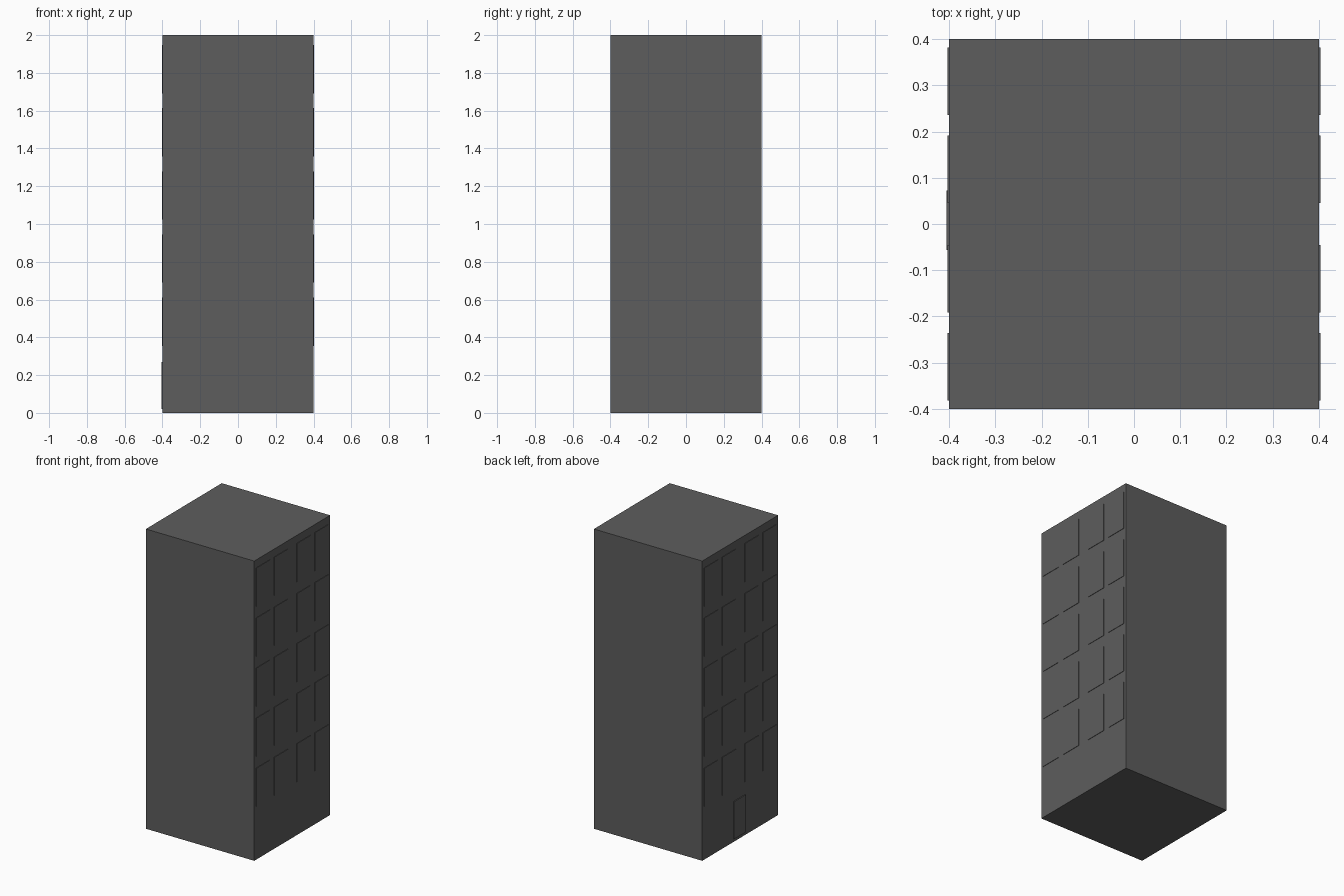
import bpy

if "Cube" in bpy.data.objects:
    bpy.data.objects.remove(bpy.data.objects["Cube"])

grey = bpy.data.materials.new("concrete grey")
grey.diffuse_color = (0.11, 0.11, 0.11, 1)
grey.use_nodes = True
grey.node_tree.nodes["Principled BSDF"].inputs["Base Color"].default_value = grey.diffuse_color


def box(name, lo, hi):
    """Flat-sided box between two corners."""
    bpy.ops.mesh.primitive_cube_add(size=1, location=[(a + b) / 2 for a, b in zip(lo, hi)])
    obj = bpy.context.object
    obj.name = name
    obj.scale = [b - a for a, b in zip(lo, hi)]
    bpy.ops.object.transform_apply(location=False, rotation=False, scale=True)
    obj.data.materials.append(grey)
    return obj


# Tower block
HALF = 0.4
box("tower", (-HALF, -HALF, 0), (HALF, HALF, 2))

# Window plates: five floors of four on the left and right sides
for side, label in ((-1, "left"), (1, "right")):
    x0, x1 = sorted((side * (HALF - 0.003), side * (HALF + 0.003)))
    for row in range(5):
        z = 0.355 + row * 0.334
        for col, y in enumerate((-0.309, -0.118, 0.118, 0.309)):
            box(f"window_{label}_{row}_{col}",
                (x0, y - 0.073, z), (x1, y + 0.073, z + 0.256))

# Entrance door on the left side
box("door", (-HALF - 0.0055, -0.056, 0.02), (-HALF + 0.003, 0.072, 0.27))
